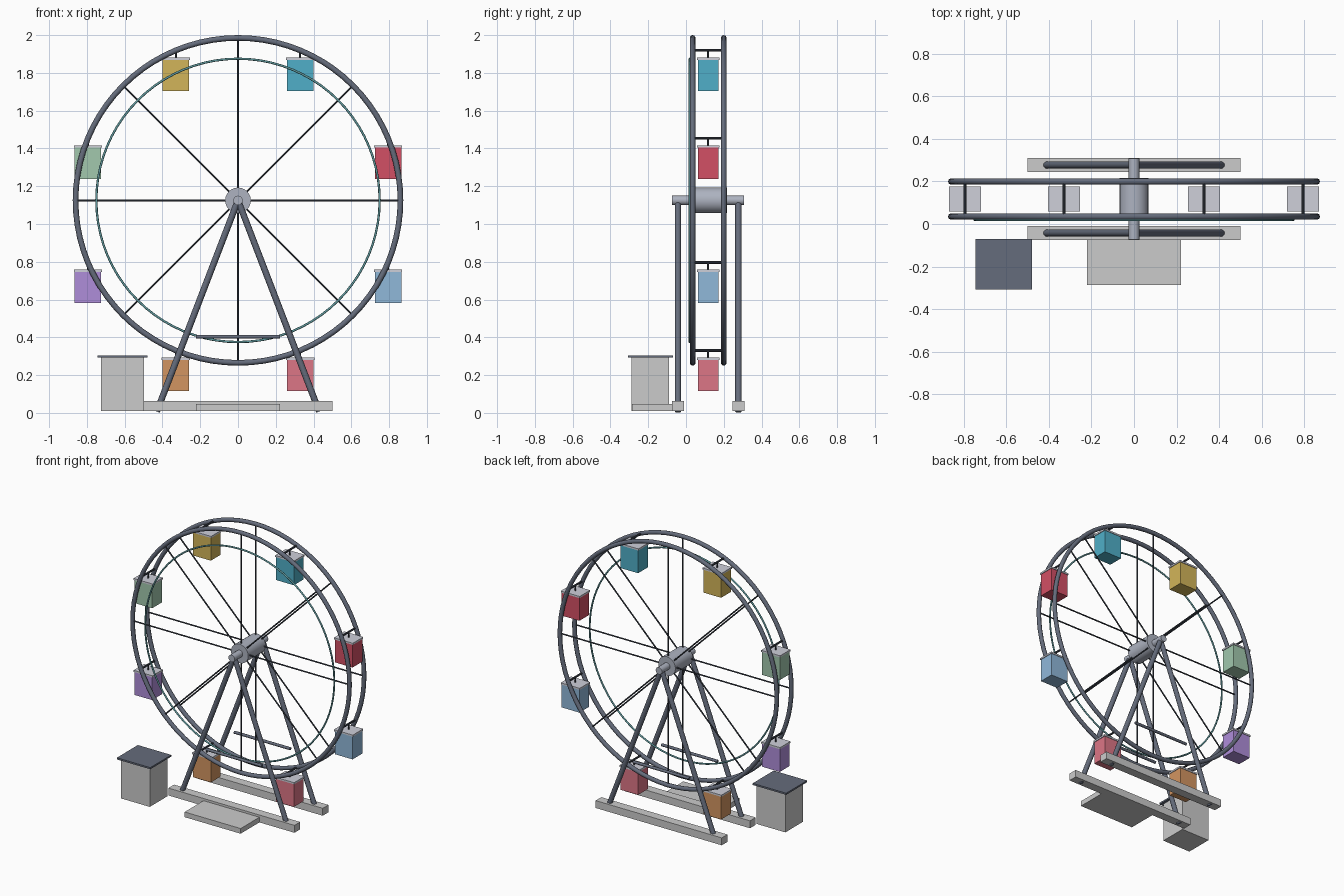
import bpy
from math import sin, cos, pi, radians
from mathutils import Vector

if "Cube" in bpy.data.objects:
    bpy.data.objects.remove(bpy.data.objects["Cube"])

HUB_Z, MID_Y, RIM_R = 1.125, 0.1175, 0.86
RIM_YS = (0.035, 0.20)
FRAME_YS = (-0.0425, 0.2775)


def material(name, rgb):
    m = bpy.data.materials.new(name)
    m.diffuse_color = (*rgb, 1)
    m.use_nodes = True
    m.node_tree.nodes["Principled BSDF"].inputs["Base Color"].default_value = m.diffuse_color
    return m


def finish(name, mat, smooth=False):
    ob = bpy.context.object
    ob.name = name
    if mat:
        ob.data.materials.append(mat)
    if smooth:
        bpy.ops.object.shade_smooth_by_angle(angle=radians(40))
    return ob


def box(name, lo, hi, mat=None):
    lo, hi = Vector(lo), Vector(hi)
    bpy.ops.mesh.primitive_cube_add(size=1, location=(lo + hi) / 2)
    bpy.context.object.scale = hi - lo
    return finish(name, mat)


def rod(name, a, b, r, mat=None, sides=12):
    a, b = Vector(a), Vector(b)
    d = b - a
    bpy.ops.mesh.primitive_cylinder_add(vertices=sides, radius=r, depth=d.length, location=(a + b) / 2)
    bpy.context.object.rotation_euler = d.to_track_quat('Z', 'Y').to_euler()
    return finish(name, mat, True)


def ring(name, y, major, minor, mat):
    bpy.ops.mesh.primitive_torus_add(location=(0, y, HUB_Z), rotation=(pi / 2, 0, 0),
                                     major_radius=major, minor_radius=minor,
                                     major_segments=80, minor_segments=10)
    return finish(name, mat, True)


slate = material("slate", (0.13, 0.15, 0.20))
dark = material("dark_steel", (0.05, 0.06, 0.08))
pale = material("pale_steel", (0.42, 0.45, 0.53))
roof_mat = material("cabin_roof", (0.62, 0.63, 0.70))
teal = material("teal_light", (0.12, 0.33, 0.35))

# Hub and axle
rod("hub", (0, 0.018, HUB_Z), (0, 0.217, HUB_Z), 0.068, pale, 24)
rod("axle", (0, -0.073, HUB_Z), (0, 0.308, HUB_Z), 0.025, pale, 16)

# Rims and spokes on both sides
for side, y in zip(("front", "back"), RIM_YS):
    ring(f"{side}_rim", y, RIM_R, 0.015, slate)
    for k in range(8):
        a = k * pi / 4
        rod(f"{side}_spoke", (0, y, HUB_Z),
            (RIM_R * cos(a), y, HUB_Z + RIM_R * sin(a)), 0.005, dark, 8)

# Light ring on the front face
ring("light_ring", 0.02, 0.75, 0.006, teal)

# Cabins with their cross bars and hangers
colours = [("red", (0.65, 0.08, 0.13)), ("cyan", (0.08, 0.43, 0.58)),
           ("yellow", (0.65, 0.46, 0.10)), ("green", (0.36, 0.58, 0.42)),
           ("purple", (0.43, 0.27, 0.70)), ("orange", (0.65, 0.30, 0.12)),
           ("pink", (0.72, 0.18, 0.24)), ("blue", (0.28, 0.48, 0.70))]
for k, (cname, rgb) in enumerate(colours):
    a = radians(22.5 + 45 * k)
    x, z = RIM_R * cos(a), HUB_Z + RIM_R * sin(a)
    rod("cabin_cross_bar", (x, RIM_YS[0], z), (x, RIM_YS[1], z), 0.007, dark, 8)
    rod("cabin_hanger", (x, MID_Y, z), (x, MID_Y, z - 0.045), 0.005, dark, 8)
    box("cabin_roof", (x - 0.075, MID_Y - 0.059, z - 0.05), (x + 0.075, MID_Y + 0.059, z - 0.038), roof_mat)
    box(f"{cname}_cabin", (x - 0.07, MID_Y - 0.055, z - 0.215), (x + 0.07, MID_Y + 0.055, z - 0.05),
        material(f"{cname}_paint", rgb))

# A-frames: legs, brace and ground beam
for side, y in zip(("front", "back"), FRAME_YS):
    for s in (-1, 1):
        rod(f"{side}_leg", (s * 0.43, y, 0.007), (0, y, HUB_Z), 0.017, slate)
    rod(f"{side}_brace", (-0.222, y, 0.403), (0.222, y, 0.403), 0.01, slate)
    box(f"{side}_ground_beam", (-0.5, y - 0.032, 0.01), (0.5, y + 0.032, 0.063))

# Boarding platform and ticket booth
box("boarding_platform", (-0.222, -0.287, 0.01), (0.222, -0.073, 0.047))
box("booth", (-0.725, -0.288, 0.01), (-0.498, -0.09, 0.292))
box("booth_roof", (-0.745, -0.308, 0.292), (-0.48, -0.07, 0.304), slate)
